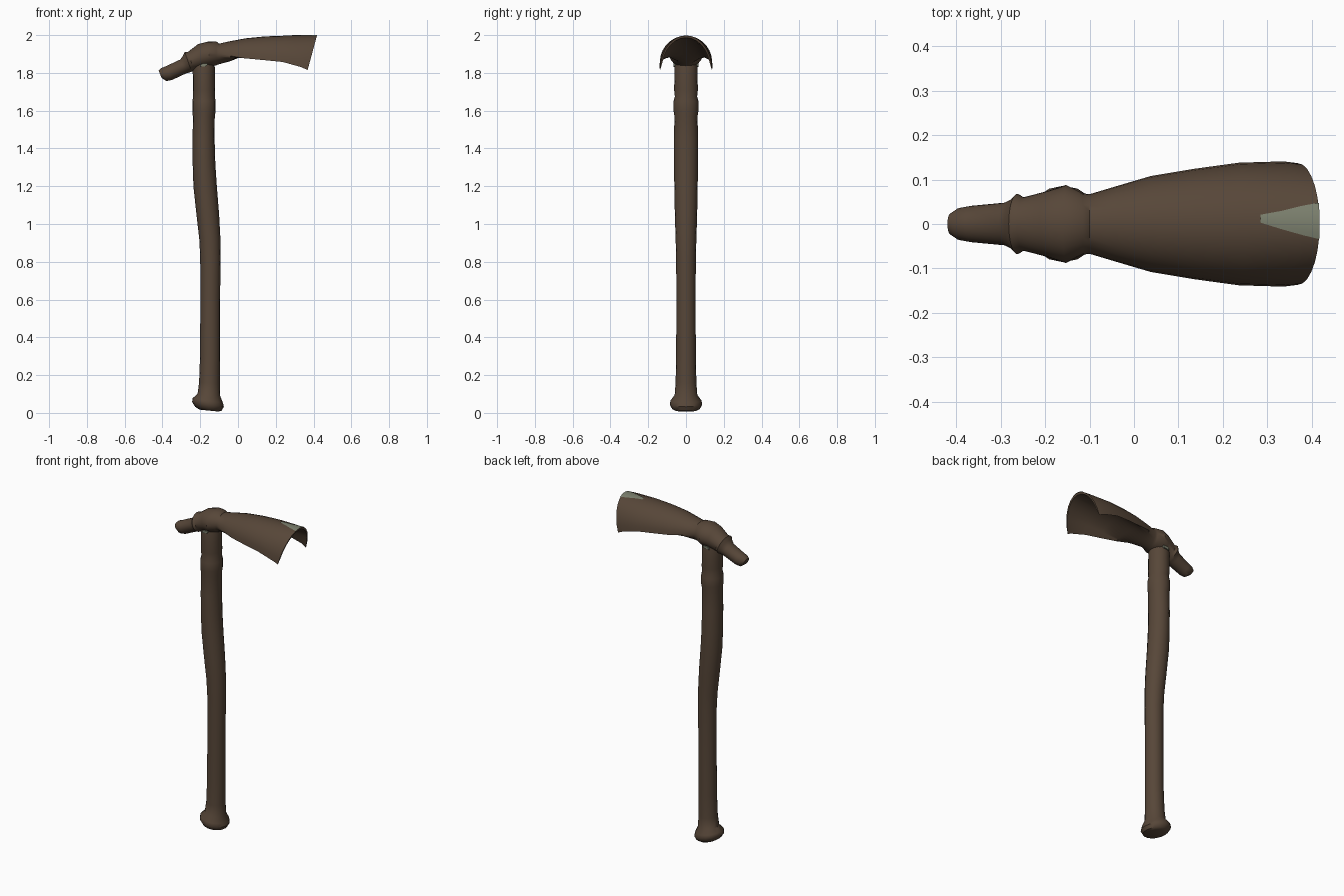
import bpy, math

def material(name, rgb):
    m = bpy.data.materials.new(name)
    m.diffuse_color = (*rgb, 1)
    return m

BROWN = material("dark brown wood", (0.095, 0.062, 0.040))
GREY = material("worn grey green", (0.20, 0.215, 0.155))

def make(name, verts, faces, mat):
    me = bpy.data.meshes.new(name)
    me.from_pydata(verts, [], faces)
    me.materials.append(mat)
    ob = bpy.data.objects.new(name, me)
    bpy.context.collection.objects.link(ob)
    bpy.ops.object.select_all(action='DESELECT')
    bpy.context.view_layer.objects.active = ob
    ob.select_set(True)
    bpy.ops.object.mode_set(mode='EDIT')
    bpy.ops.mesh.select_all(action='SELECT')
    bpy.ops.mesh.normals_make_consistent(inside=False)
    bpy.ops.object.mode_set(mode='OBJECT')
    bpy.ops.object.shade_smooth_by_angle(angle=math.radians(40))
    return ob

def loft(name, rings, mat):
    """Skin closed rings of equal length and cap both ends."""
    n = len(rings[0])
    faces = [(r * n + i, r * n + (i + 1) % n, (r + 1) * n + (i + 1) % n, (r + 1) * n + i)
             for r in range(len(rings) - 1) for i in range(n)]
    last = (len(rings) - 1) * n
    faces += [tuple(range(n))[::-1], tuple(range(last, last + n))]
    return make(name, [v for r in rings for v in r], faces, mat)

# Handle with knobbed foot: z, centre x, half width x, half width y, tilt
handle = [
    (0.012, -0.153, 0.050, 0.058, -0.10), (0.022, -0.157, 0.070, 0.074, -0.15),
    (0.045, -0.159, 0.084, 0.086, -0.15), (0.066, -0.160, 0.080, 0.082, -0.15),
    (0.095, -0.154, 0.060, 0.060, -0.10), (0.16, -0.151, 0.055, 0.055, 0),
    (0.30, -0.148, 0.053, 0.052, 0), (0.60, -0.147, 0.052, 0.051, 0),
    (0.82, -0.146, 0.054, 0.052, 0), (0.92, -0.149, 0.056, 0.055, 0),
    (1.05, -0.160, 0.060, 0.059, 0), (1.20, -0.174, 0.062, 0.062, 0),
    (1.32, -0.180, 0.060, 0.063, 0), (1.45, -0.182, 0.058, 0.064, 0),
    (1.57, -0.181, 0.058, 0.061, 0), (1.60, -0.180, 0.062, 0.066, 0),
    (1.65, -0.180, 0.062, 0.066, 0), (1.675, -0.180, 0.057, 0.059, 0),
    (1.71, -0.180, 0.059, 0.063, 0), (1.78, -0.181, 0.058, 0.061, 0),
    (1.83, -0.182, 0.059, 0.061, 0), (1.87, -0.182, 0.054, 0.055, 0)]
N = 16
ang = [2 * math.pi * i / N for i in range(N)]
loft("handle", [[(cx + rx * math.cos(a), ry * math.sin(a), z + t * rx * math.cos(a))
                 for a in ang] for z, cx, rx, ry, t in handle], BROWN)

# Head: x at top, half width, top z, side z, underside z (above side z = hollow), lean
head = [
    (-0.420, 0.024, 1.812, 1.792, 1.774, -0.4), (-0.407, 0.036, 1.825, 1.792, 1.757, -0.4),
    (-0.380, 0.041, 1.836, 1.800, 1.762, -0.4), (-0.305, 0.048, 1.871, 1.835, 1.797, -0.4),
    (-0.292, 0.056, 1.890, 1.845, 1.802, -0.4), (-0.282, 0.068, 1.911, 1.855, 1.806, -0.35),
    (-0.264, 0.060, 1.912, 1.862, 1.814, -0.3), (-0.212, 0.074, 1.952, 1.885, 1.825, -0.25),
    (-0.160, 0.088, 1.965, 1.895, 1.832, -0.1), (-0.115, 0.069, 1.966, 1.900, 1.840, 0),
    (-0.100, 0.067, 1.955, 1.900, 1.846, 0), (-0.040, 0.085, 1.968, 1.890, 1.862, 0),
    (0.040, 0.108, 1.983, 1.877, 1.895, 0.02), (0.140, 0.124, 1.993, 1.868, 1.935, 0.05),
    (0.250, 0.138, 1.997, 1.858, 1.965, 0.1), (0.370, 0.141, 1.998, 1.830, 1.980, 0.2),
    (0.418, 0.137, 1.998, 1.815, 1.986, 0.27)]

def section(x, w, top, side, under, lean, n=14):
    pts = []
    for i in range(2 * n):
        a = math.pi * i / n
        s = math.sin(a)
        hollow = i > n and under > side
        y = w * math.cos(a) * (0.94 if hollow else 1)
        z = side + (top - side) * s if i <= n else side + (under - side) * -s
        pts.append((x + lean * (z - top), y, z))
    return pts

loft("scooped_head", [section(*h) for h in head], BROWN)

# Worn patch on the crest of the scoop, following its arch
verts, faces, M = [], [], 7
for x, half, mid in [(0.285, 0.009, 0.012), (0.33, 0.020, 0.009),
                     (0.38, 0.033, 0.008), (0.418, 0.041, 0.007)]:
    for j in range(M):
        y = mid + half * (2 * j / (M - 1) - 1)
        z = 1.818 + 0.182 * math.sqrt(1 - (y / 0.14) ** 2)
        verts.append((x + 0.2 * (z - 2), y, z))
for r in range(3):
    faces += [(r * M + j, r * M + j + 1, (r + 1) * M + j + 1, (r + 1) * M + j)
              for j in range(M - 1)]
make("worn_crest_patch", verts, faces, GREY)

# Small tang showing between handle and head
loft("tang", [[(x, y, z) for x, z in ((-0.202, 1.832), (-0.165, 1.836), (-0.160, 1.850), (-0.195, 1.848))]
              for y in (-0.066, 0.066)], GREY)
